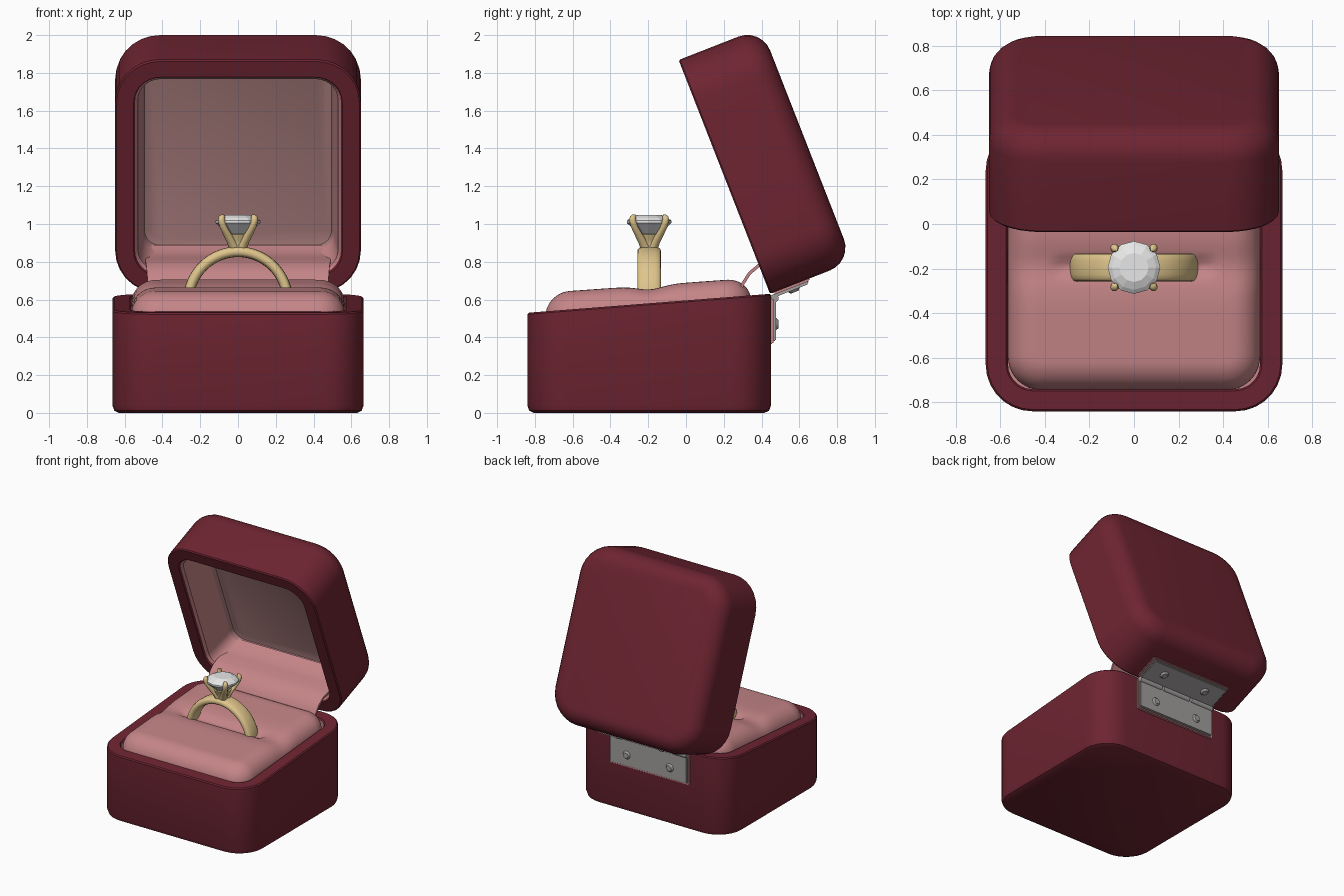
import bpy, bmesh, math
from mathutils import Vector, Matrix

if "Cube" in bpy.data.objects:
    bpy.data.objects.remove(bpy.data.objects["Cube"])


def mat(name, rgb):
    m = bpy.data.materials.new(name)
    m.diffuse_color = (*rgb, 1)
    m.use_nodes = True
    m.node_tree.nodes["Principled BSDF"].inputs["Base Color"].default_value = m.diffuse_color
    return m


RED = mat("burgundy leather", (0.155, 0.018, 0.031))
PINK = mat("pink velvet", (0.56, 0.235, 0.245))
LINING = mat("dusty lining", (0.40, 0.205, 0.205))
GOLD = mat("gold", (0.74, 0.56, 0.26))
SILVER = mat("hinge steel", (0.36, 0.34, 0.34))
GEM = mat("clear stone", (0.82, 0.82, 0.82))


def finish(bm, name, mats, angle=35, recalc=True):
    if recalc:
        bmesh.ops.recalc_face_normals(bm, faces=bm.faces[:])
    me = bpy.data.meshes.new(name)
    bm.to_mesh(me)
    bm.free()
    for m in mats:
        me.materials.append(m)
    ob = bpy.data.objects.new(name, me)
    bpy.context.collection.objects.link(ob)
    if angle:
        bpy.ops.object.select_all(action='DESELECT')
        ob.select_set(True)
        bpy.context.view_layer.objects.active = ob
        bpy.ops.object.shade_smooth_by_angle(angle=math.radians(angle))
    return ob


def loft(name, loops, mats, ids=None, closed=False, angle=35):
    """Skin a list of equal point loops; ids gives the material of each band, last one the end cap."""
    bm = bmesh.new()
    rings = [[bm.verts.new(p) for p in lp] for lp in loops]
    pairs = list(zip(rings, rings[1:]))
    if closed:
        pairs.append((rings[-1], rings[0]))
    n = len(rings[0])
    for k, (a, b) in enumerate(pairs):
        for i in range(n):
            f = bm.faces.new((a[i], a[(i + 1) % n], b[(i + 1) % n], b[i]))
            f.material_index = ids[k] if ids else 0
    if not closed:
        bm.faces.new(rings[0])
        bm.faces.new(rings[-1]).material_index = ids[-1] if ids else 0
    return finish(bm, name, mats, angle)


def rrect(hw, hd, r, inset=0.0, cy=0.0, seg=7):
    hw, hd, r = hw - inset, hd - inset, max(r - inset, 0.03)
    pts = []
    for q, (sx, sy) in enumerate(((1, 1), (-1, 1), (-1, -1), (1, -1))):
        for i in range(seg + 1):
            a = math.pi / 2 * (q + i / seg)
            pts.append((sx * (hw - r) + r * math.cos(a), cy + sy * (hd - r) + r * math.sin(a)))
    return pts


def circle(r, z, n=16, cx=0.0, cy=0.0):
    return [(cx + r * math.cos(2 * math.pi * i / n), cy + r * math.sin(2 * math.pi * i / n), z) for i in range(n)]


def box(name, lo, hi, m, M=None, bevel=0.006):
    bm = bmesh.new()
    lo, hi = Vector(lo), Vector(hi)
    bmesh.ops.create_cube(bm, size=1, matrix=Matrix.Translation((lo + hi) / 2) @ Matrix.Diagonal((*(hi - lo), 1)))
    bmesh.ops.bevel(bm, geom=bm.edges[:], offset=bevel, segments=2, affect='EDGES')
    if M:
        bm.transform(M)
    return finish(bm, name, [m])


# ---- base: rounded tub with a sloping rim
CY = -0.195


def rim(y):
    return 0.53 + (y + 0.84) * 0.078


loops = [[(x, y, z) for x, y in rrect(0.665, 0.645, 0.21, i, CY)]
         for i, z in ((0.035, 0.0), (0.01, 0.012), (0.0, 0.04))]
for i, dz in ((0.0, -0.008), (0.008, 0.0), (0.092, 0.0), (0.1, -0.01)):
    loops.append([(x, y, rim(y) + dz) for x, y in rrect(0.665, 0.645, 0.21, i, CY)])
loops.append([(x, y, 0.3) for x, y in rrect(0.665, 0.645, 0.21, 0.1, CY)])
loft("base_box", loops, [RED, PINK], [0, 0, 0, 0, 0, 0, 1, 1])

# ---- lid: local x, a (along the opening) and d (depth), tilted back at the hinge
ua, ud = Vector((0, -0.364, 0.931)), Vector((0, 0.931, 0.364))
HINGE = Vector((0, 0.445, 0.63))


def lid(x, a, d):
    return HINGE + Vector((x, 0, 0)) + ua * a + ud * d


prof = [(0.008, 0.0), (0.0, 0.008), (0.0, 0.34)]
prof += [(0.13 * (1 - math.cos(t)), 0.34 + 0.13 * math.sin(t)) for t in [math.pi / 12 * k for k in range(1, 7)]]
prof = prof[::-1] + [(0.098, 0.0), (0.105, 0.015), (0.12, 0.03), (0.145, 0.28), (0.155, 0.31), (0.19, 0.32)]
ids = [0] * 10 + [1] * 2 + [2] * 3
ids = ids[:len(prof) - 1] + [2]
loft("lid", [[lid(x, a, d) for x, a in rrect(0.65, 0.665, 0.24, i, 0.665)] for i, d in prof],
     [RED, PINK, LINING], ids)

# ---- cushion: puffed pad with a slot across the middle
HW, HD, CR, PY = 0.565, 0.545, 0.15, -0.2
NX, NY = 40, 64
bm = bmesh.new()
grid = []
for j in range(NY + 1):
    row = []
    for i in range(NX + 1):
        x = HW * math.sin(math.pi / 2 * (2 * i / NX - 1))
        y = HD * math.sin(math.pi / 2 * (2 * j / NY - 1))
        qx, qy = abs(x) - (HW - CR), abs(y) - (HD - CR)
        if qx > 0 and qy > 0:      # square corner mapped to a round one
            k = max(qx, qy) / math.hypot(qx, qy)
            qx, qy = qx * k, qy * k
            x = math.copysign(HW - CR + qx, x)
            y = math.copysign(HD - CR + qy, y)
            d = CR - math.hypot(qx, qy)
        else:
            d = CR - max(qx, qy)
        y += PY
        e = math.sqrt(max(0, 1 - (1 - min(d / 0.13, 1)) ** 2))
        low = rim(y) - 0.03
        top = 0.65 + 0.05 * (y + 0.55) / 0.7
        dip = 0.022 * math.exp(-((y + 0.19) / 0.09) ** 2)
        if abs(x) < 0.34:
            dip += 0.025 * math.exp(-((y + 0.19) / 0.03) ** 2)
        row.append(bm.verts.new((x, y, low + (top - low) * e - dip * e)))
    grid.append(row)
for j in range(NY):
    for i in range(NX):
        bm.faces.new((grid[j][i], grid[j][i + 1], grid[j + 1][i + 1], grid[j + 1][i]))
rimedges = [e for e in bm.edges if e.is_boundary]
ext = bmesh.ops.extrude_edge_only(bm, edges=rimedges)
for v in ext['geom']:
    if isinstance(v, bmesh.types.BMVert):
        v.co.z = 0.38
finish(bm, "cushion", [PINK], 50)

# ---- fabric flap bridging cushion and lid
path = [(0.26, 0.56), (0.275, 0.63), (0.295, 0.69), (0.33, 0.745), (0.38, 0.787),
        (0.44, 0.808), (0.53, 0.825), (0.61, 0.85), (0.66, 0.89)]
loops = []
for k, (y, z) in enumerate(path):
    w = 0.47 + 0.02 * min(k / 5, 1)
    loops.append([(-w, y, z), (w, y, z), (w, y + 0.012, z - 0.012), (-w, y + 0.012, z - 0.012)])
loft("fabric_flap", loops, [PINK], angle=40)

# ---- hinge: two leaves on velvet backing, barrel and screws
LID_M = Matrix((((1, 0, 0, 0)), (0, ua.y, ud.y, HINGE.y), (0, ua.z, ud.z, HINGE.z), (0, 0, 0, 1)))
box("hinge_backing_lower", (-0.355, 0.44, 0.365), (0.355, 0.462, 0.61), PINK)
box("hinge_leaf_lower", (-0.34, 0.455, 0.38), (0.34, 0.476, 0.605), SILVER)
box("hinge_backing_upper", (-0.355, -0.012, 0.02), (0.355, 0.01, 0.222), PINK, LID_M)
box("hinge_leaf_upper", (-0.34, -0.026, 0.025), (0.34, -0.005, 0.21), SILVER, LID_M)


def cyl(name, M, r, h, m, r2=None):
    bm = bmesh.new()
    bmesh.ops.create_cone(bm, cap_ends=True, segments=16, radius1=r, radius2=r if r2 is None else r2, depth=h, matrix=M)
    return finish(bm, name, [m])


for x, h in ((-0.24, 0.2), (0.0, 0.24), (0.24, 0.2)):
    cyl("hinge_barrel", Matrix.Translation((x, 0.468, 0.607)) @ Matrix.Rotation(math.pi / 2, 4, 'Y'), 0.022, h, SILVER)
for x in (-0.19, 0.19):
    cyl("screw_lower", Matrix.Translation((x, 0.481, 0.47)) @ Matrix.Rotation(-math.pi / 2, 4, 'X'),
        0.035, 0.016, SILVER, 0.022)
    cyl("screw_upper", LID_M @ Matrix.Translation((x, -0.031, 0.125)) @ Matrix.Rotation(math.pi / 2, 4, 'X'),
        0.035, 0.016, SILVER, 0.022)

# ---- ring band: rounded section swept round a circle
RY, RZ = -0.195, 0.59


def sgn_pow(v, p):
    return math.copysign(abs(v) ** p, v)


loops = []
for k in range(64):
    t = 2 * math.pi * k / 64
    lp = []
    for s in range(16):
        u = 2 * math.pi * s / 16
        rad = 0.263 + 0.028 * sgn_pow(math.cos(u), 0.7)
        lp.append((rad * math.cos(t), RY + 0.063 * sgn_pow(math.sin(u), 0.7), RZ + rad * math.sin(t)))
    loops.append(lp)
loft("ring_band", loops, [GOLD], closed=True, angle=50)

# ---- setting: cup and four prongs
loft("setting_cup", [circle(r, z, 20, 0, RY) for r, z in
                     ((0.05, 0.86), (0.042, 0.885), (0.055, 0.915), (0.068, 0.945), (0.055, 0.947), (0.03, 0.92))],
     [GOLD], angle=50)
for q in range(4):
    a = math.pi / 4 + q * math.pi / 2
    loft("prong", [circle(r, z, 10, p * math.cos(a), RY + p * math.sin(a)) for p, z, r in
                   ((0.02, 0.86, 0.03), (0.045, 0.9, 0.026), (0.08, 0.945, 0.023), (0.11, 0.985, 0.02),
                    (0.124, 1.02, 0.019), (0.122, 1.04, 0.016), (0.115, 1.05, 0.008))], [GOLD], angle=60)

# ---- faceted stone
loft("stone", [circle(r, z, 12, 0, RY) for r, z in
               ((0.006, 0.905), (0.118, 1.005), (0.118, 1.018), (0.1, 1.032), (0.065, 1.048))], [GEM], angle=0)
